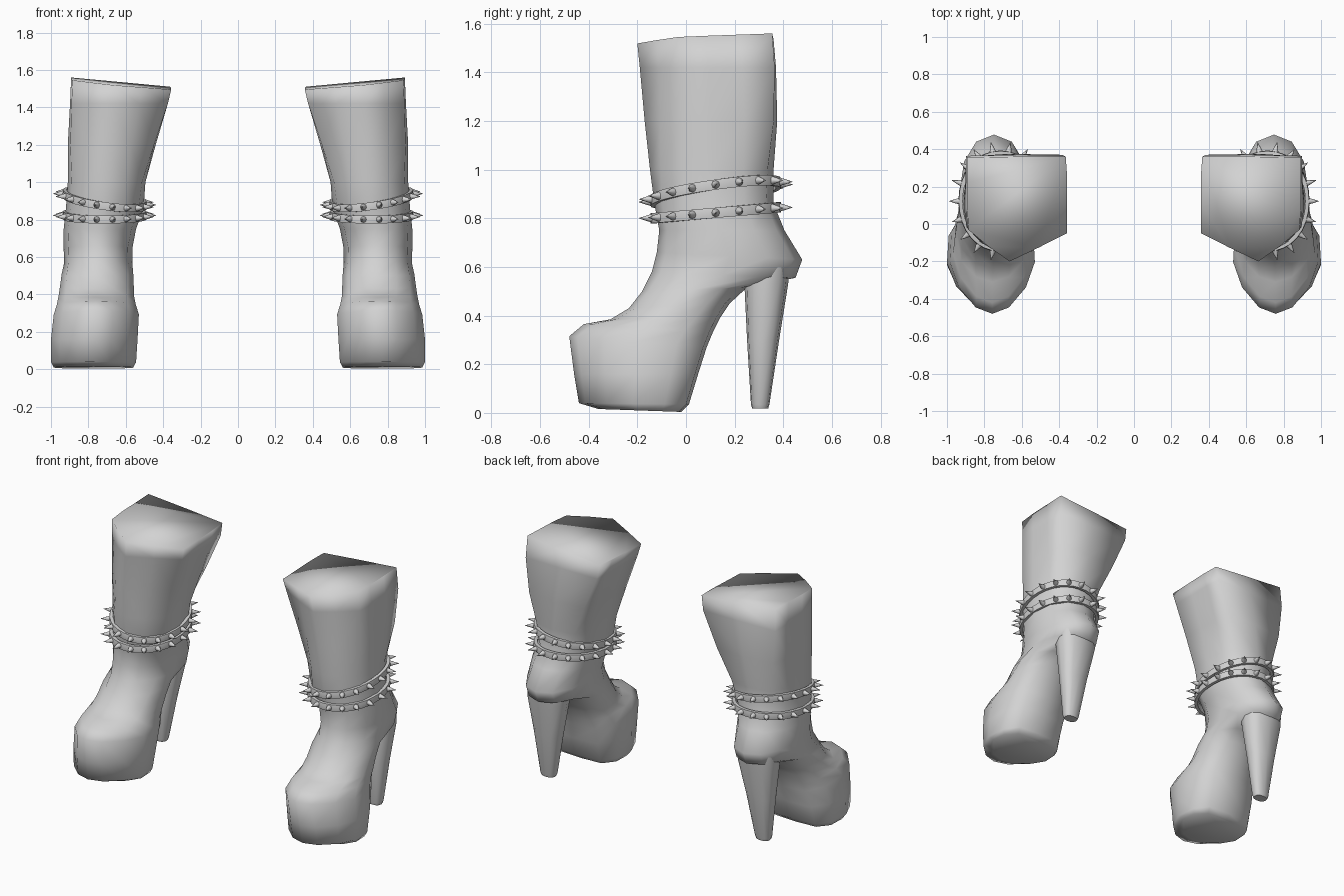
import bpy, bmesh, math
from mathutils import Vector

cube = bpy.data.objects.get("Cube")
if cube:
    bpy.data.objects.remove(cube, do_unlink=True)

# One flat grey for everything
grey = bpy.data.materials.new("plain_grey")
grey.use_nodes = True
grey.diffuse_color = (0.65, 0.65, 0.65, 1)
grey.node_tree.nodes["Principled BSDF"].inputs["Base Color"].default_value = (0.65, 0.65, 0.65, 1)


def finish(bm, name, angle):
    """Turn a bmesh for the left boot into a mirrored, smooth-shaded object."""
    bmesh.ops.recalc_face_normals(bm, faces=bm.faces)
    me = bpy.data.meshes.new(name)
    bm.to_mesh(me)
    bm.free()
    me.materials.append(grey)
    me.shade_smooth()
    me.set_sharp_from_angle(angle=math.radians(angle))
    ob = bpy.data.objects.new(name, me)
    bpy.context.collection.objects.link(ob)
    mod = ob.modifiers.new("other_side", 'MIRROR')
    mod.use_mirror_merge = False


def loft(bm, rings, closed=False):
    """Skin a list of equal-length point rings, capping the ends unless closed."""
    vr = [[bm.verts.new(p) for p in r] for r in rings]
    pairs = list(zip(vr, vr[1:] + vr[:1])) if closed else list(zip(vr, vr[1:]))
    for a, b in pairs:
        n = len(a)
        for i in range(n):
            j = (i + 1) % n
            bm.faces.new((a[i], a[j], b[j], b[i]))
    if not closed:
        bm.faces.new(vr[0])
        bm.faces.new(vr[-1])


def squircle(t, power=0.95):
    """Slightly squared unit circle, starting at the front and turning outward."""
    s, c = math.sin(t), -math.cos(t)
    return (math.copysign(abs(s) ** power, s), math.copysign(abs(c) ** power, c))


# Section templates: u runs inner to outer, v runs front to back
half_toe = [(0, -1), (.39, -.88), (.79, -.5), (1, -.02), (.96, .56), (.68, .95), (0, 1)]
TOE = half_toe + [(-u, v) for u, v in half_toe[5:0:-1]]
ROUND = [squircle(i * math.tau / 12) for i in range(12)]
SHAFT = [(.15, -1), (.57, -.72), (.97, -.4), (1, 0), (1, .5), (1, .98), (0, 1),
         (-.97, 1), (-1, .6), (-1, .1), (-1, -.46), (-.42, -.74)]


def section(zf, zb, yf, yb, xi, xo, mix, tilt=0):
    """Ring from front/back height, front/back y, inner/outer x; mix 0 toe, 1 round, 2 shaft."""
    a, b, k = (TOE, ROUND, mix) if mix <= 1 else (ROUND, SHAFT, mix - 1)
    pts = []
    for (u0, v0), (u1, v1) in zip(a, b):
        u, v = u0 + (u1 - u0) * k, v0 + (v1 - v0) * k
        pts.append(((xi + xo) / 2 + u * (xo - xi) / 2,
                    (yf + yb) / 2 + v * (yb - yf) / 2,
                    zf + (zb - zf) * (v + 1) / 2 + tilt * u))
    return pts


# Boot: platform, foot, heel seat, ankle and shaft in one skin
rows = [
    (.016, .004, -.36, -.02, .56, .985, 0),
    (.04, .035, -.44, .012, .545, 1.0, 0),
    (.16, .16, -.46, .05, .537, 1.0, 0),
    (.315, .27, -.48, .085, .53, .985, 0),
    (.365, .33, -.42, .11, .547, .968, .1),
    (.385, .39, -.31, .14, .555, .96, .3),
    (.43, .45, -.235, .18, .557, .952, .6),
    (.50, .515, -.18, .25, .56, .943, .9),
    (.58, .555, -.14, .45, .565, .93, 1),
    (.66, .63, -.12, .478, .565, .932, 1),
    (.75, .75, -.11, .405, .545, .932, 1),
    (.86, .86, -.13, .36, .505, .92, 1),
    (1.0, 1.0, -.148, .36, .495, .91, 1.3),
    (1.2, 1.2, -.17, .375, .44, .91, 1.7),
    (1.42, 1.42, -.19, .37, .375, .898, 2),
    (1.515, 1.535, -.20, .36, .357, .892, 2, .025),
]
bm = bmesh.new()
loft(bm, [section(*r) for r in rows])
finish(bm, "boots", 100)

# Heel: broad tapered post with a small rounded tip (height, x, y, x radius, y radius)
bm = bmesh.new()
posts = [(.018, .772, .305, .045, .033), (.035, .772, .305, .052, .038),
         (.30, .764, .317, .09, .066), (.53, .756, .33, .13, .09), (.60, .755, .335, .13, .092)]
loft(bm, [[(x + rx * u, y + ry * v, z) for u, v in
           (squircle(i * math.tau / 12, .8) for i in range(12))] for z, x, y, rx, ry in posts])
finish(bm, "heels", 40)


# Ankle straps with spikes: front height, back height, outward tilt
def strap_point(t, zf, zb, tilt, grow=0.0):
    u, v = squircle(t)
    return Vector((.713 + u * (.217 + grow), .122 + v * (.262 + grow),
                   zf + (zb - zf) * (v + 1) / 2 + tilt * u))


for name, strap in (("lower", (.80, .845, 0)), ("upper", (.872, .945, .03))):
    bm = bmesh.new()
    rings = []
    for i in range(32):
        t = i * math.tau / 32
        rings.append([strap_point(t, *strap, g) + Vector((0, 0, h))
                      for g, h in ((-.014, -.021), (.006, -.021), (.009, 0),
                                   (.006, .021), (-.014, .021))])
    loft(bm, rings, closed=True)
    finish(bm, name + "_straps", 50)

    bm = bmesh.new()
    for i in range(18):
        t = (i + .5) * math.tau / 18
        p = strap_point(t, *strap, .006)
        tangent = strap_point(t + .05, *strap) - strap_point(t - .05, *strap)
        out = Vector((tangent.y, -tangent.x, 0)).normalized()
        if out.dot(p - Vector((.713, .122, p.z))) < 0:
            out.negate()
        rot = out.to_track_quat('Z', 'Y').to_matrix().to_4x4()
        # Round stud base, then the point
        for r1, r2, start, depth in ((.017, .013, 0, .014), (.013, .001, .014, .038)):
            m = rot.copy()
            m.translation = p + out * (start + depth / 2)
            bmesh.ops.create_cone(bm, cap_ends=True, segments=8, radius1=r1,
                                  radius2=r2, depth=depth, matrix=m)
    finish(bm, name + "_spikes", 50)
